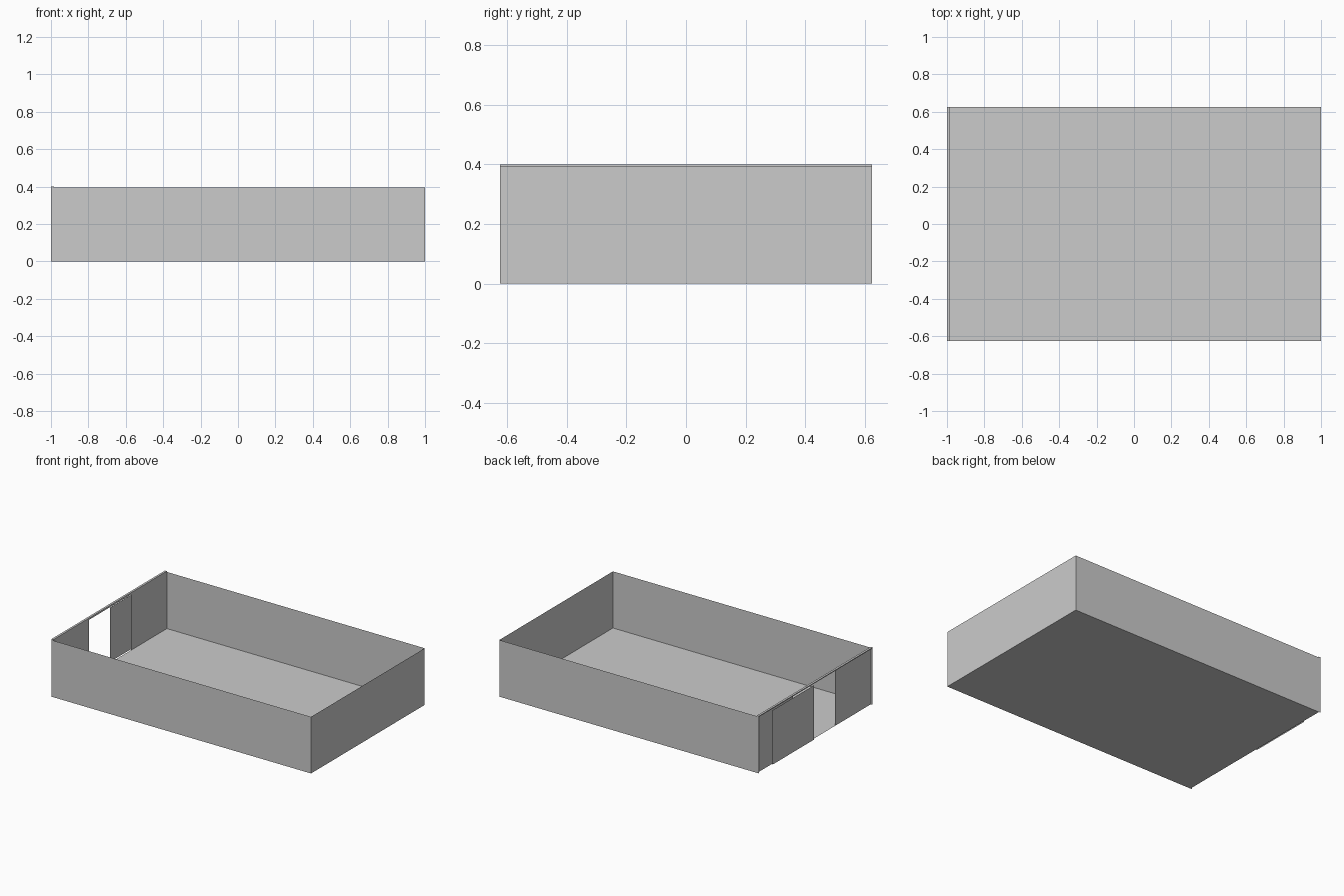
import bpy

if "Cube" in bpy.data.objects:
    bpy.data.objects.remove(bpy.data.objects["Cube"])

X, Y, H = 1.0, 0.625, 0.4
XI = -0.985          # recessed end wall plane
OPEN = 0.23          # half width of the doorway


def panel(name, *quads):
    """Sheet object made of one or more quads."""
    verts, faces = [], []
    for q in quads:
        faces.append(range(len(verts), len(verts) + 4))
        verts += q
    mesh = bpy.data.meshes.new(name)
    mesh.from_pydata(verts, [], [list(f) for f in faces])
    obj = bpy.data.objects.new(name, mesh)
    bpy.context.collection.objects.link(obj)
    return obj


def wall_x(x, y0, y1, z0, z1):
    return [(x, y0, z0), (x, y1, z0), (x, y1, z1), (x, y0, z1)]


def wall_y(y, x0, x1, z0, z1):
    return [(x0, y, z0), (x1, y, z0), (x1, y, z1), (x0, y, z1)]


def flat(z, x0, x1, y0, y1):
    return [(x0, y0, z), (x1, y0, z), (x1, y1, z), (x0, y1, z)]


# Floor and plain walls; long walls run past the recessed end wall
panel("floor", flat(0, XI, X, -Y, Y))
panel("front_wall", wall_y(-Y, -X, X, 0, 0.394))
panel("back_wall", wall_y(Y, -X, X, 0, 0.394))
panel("right_wall", wall_x(X, -Y, Y, 0, 0.394))

# End wall with doorway
panel("door_wall",
      wall_x(XI, -Y, -OPEN, 0, H),
      wall_x(XI, OPEN, Y, 0, H),
      wall_x(XI, -OPEN, OPEN, 0.388, H))

# Top rail over the recess
panel("top_rail",
      flat(H, -X, XI, -Y, Y),
      wall_x(-X, -Y, Y, 0.394, H),
      wall_y(-Y, -X, XI, 0.394, H),
      wall_y(Y, -X, XI, 0.394, H))

# Sliding door, half open, hanging outside the doorway
panel("sliding_door", wall_x(-0.994, 0.01, 0.47, 0, 0.378))
